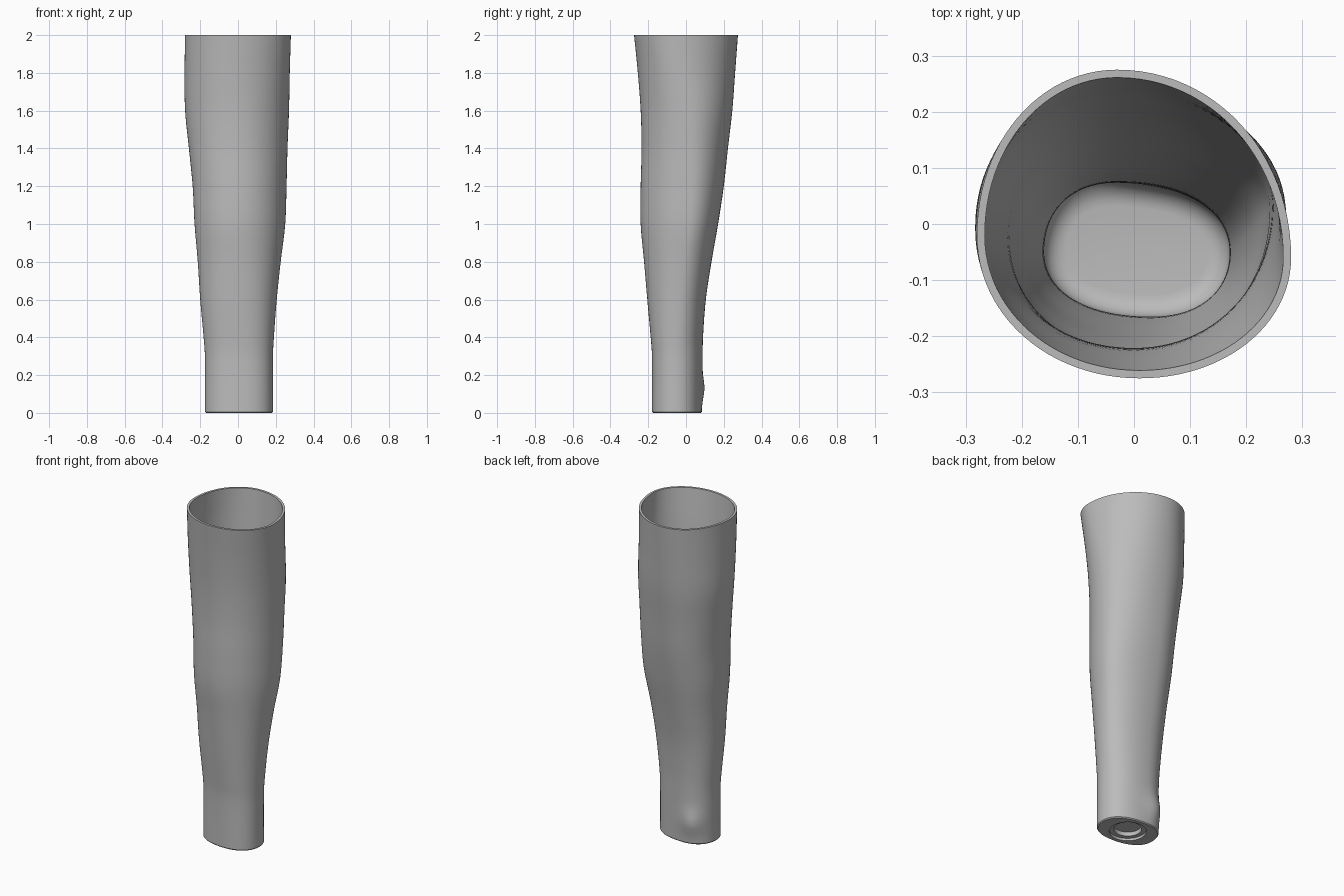
import bpy
import bmesh
import math
from mathutils import Vector

cube = bpy.data.objects.get("Cube")
if cube:
    bpy.data.objects.remove(cube, do_unlink=True)

SIDES = 96          # points around each ring
WALL = 0.014        # shell thickness
FLOOR = 0.06        # height of the inner floor
BASE_CENTRE = Vector((0.005, -0.048, 0))

# Sections: z, left, right, front, back limits,
# then y of the side limits (left, right) and x of the back and front limits
SECTIONS = [
    (0.0, -.175, .185, -.18, .083, -.05, -.05, -.03, .03),
    (0.3, -.175, .185, -.18, .088, -.05, -.05, -.03, .03),
    (0.4, -.182, .19, -.187, .09, -.05, -.045, -.03, .03),
    (0.6, -.20, .205, -.205, .105, -.05, -.03, -.03, .02),
    (0.8, -.213, .226, -.222, .135, -.04, -.01, -.03, .01),
    (1.0, -.23, .25, -.24, .17, -.03, .02, -.03, 0),
    (1.2, -.24, .257, -.24, .2, -.02, .03, -.03, 0),
    (1.4, -.26, .262, -.235, .222, -.01, .03, -.03, 0),
    (1.6, -.28, .27, -.24, .245, 0, .02, -.03, 0),
    (1.8, -.283, .274, -.255, .26, -.01, -.02, -.03, 0),
    (2.0, -.28, .28, -.275, .275, -.02, -.06, -.03, .01),
]


def section_at(z):
    """Smoothly interpolate the section table at height z."""
    last = len(SECTIONS) - 1
    i = max(k for k in range(last) if SECTIONS[k][0] <= z or k == 0)
    a, b = SECTIONS[i], SECTIONS[i + 1]
    before, after = SECTIONS[max(i - 1, 0)], SECTIONS[min(i + 2, last)]
    span = b[0] - a[0]
    t = (z - a[0]) / span
    result = []
    for p, q, r, s in zip(before, a, b, after):
        m0 = (r - p) / (b[0] - before[0]) * span
        m1 = (s - q) / (after[0] - a[0]) * span
        result.append(q + t * m0 + t * t * (3 * (r - q) - 2 * m0 - m1)
                      + t ** 3 * (2 * (q - r) + m0 + m1))
    return result[1:]


def sleeve_ring(z, inset=0.0, at=None):
    """Rounded outline through the four limits, drawn at height 'at'."""
    x0, x1, y0, y1, yl, yr, xb, xf = section_at(z)
    x0, x1, y0, y1 = x0 + inset, x1 - inset, y0 + inset, y1 - inset
    k = 0.62 - 0.06 * min(z / 1.6, 1)
    anchors = [Vector((x1, yr, 0)), Vector((xb, y1, 0)),
               Vector((x0, yl, 0)), Vector((xf, y0, 0))]
    height = z if at is None else at
    ring = []
    for q in range(4):
        a, d = anchors[q], anchors[(q + 1) % 4]
        corner = Vector((a.x, d.y, 0)) if q % 2 == 0 else Vector((d.x, a.y, 0))
        b, c = a.lerp(corner, k), d.lerp(corner, k)
        for i in range(SIDES // 4):
            t = i / (SIDES // 4)
            u = 1 - t
            p = a * u**3 + b * 3 * u * u * t + c * 3 * u * t * t + d * t**3
            # Wrist bone bump on the back corner
            gap = (p.x + 0.09) ** 2 + (p.y - 0.08) ** 2 + (z - 0.13) ** 2
            p += Vector((-0.008, 0.018, 0)) * math.exp(-gap / 0.005)
            p.z = height
            ring.append(p)
    return ring


def circle_ring(radius, z):
    return [BASE_CENTRE + Vector((radius * math.cos(a), radius * math.sin(a), z))
            for a in (math.tau * i / SIDES for i in range(SIDES))]


def loft(name, rings, material):
    """Skin the rings in order and cap both ends."""
    bm = bmesh.new()
    loops = [[bm.verts.new(p) for p in ring] for ring in rings]
    for low, high in zip(loops, loops[1:]):
        for i in range(SIDES):
            j = (i + 1) % SIDES
            bm.faces.new((low[i], low[j], high[j], high[i]))
    bm.faces.new(loops[0])
    bm.faces.new(loops[-1])
    bmesh.ops.recalc_face_normals(bm, faces=bm.faces)
    mesh = bpy.data.meshes.new(name)
    bm.to_mesh(mesh)
    bm.free()
    mesh.materials.append(material)
    obj = bpy.data.objects.new(name, mesh)
    bpy.context.collection.objects.link(obj)
    bpy.ops.object.select_all(action='DESELECT')
    obj.select_set(True)
    bpy.context.view_layer.objects.active = obj
    bpy.ops.object.shade_smooth_by_angle(angle=math.radians(35))
    return obj


grey = bpy.data.materials.new("plain grey")
grey.use_nodes = True
colour = (0.5, 0.5, 0.5, 1)
grey.diffuse_color = colour
grey.node_tree.nodes["Principled BSDF"].inputs["Base Color"].default_value = colour

rings = []
# Counterbored socket under the base
for radius, z in ((0.077, 0.04), (0.077, 0.015), (0.103, 0.015), (0.103, 0)):
    rings.append(circle_ring(radius, z))
# Outer skin with a tiny bevel at the base
rings.append(sleeve_ring(0, 0.005))
rings.append(sleeve_ring(0.006))
STEPS = 60
rings += [sleeve_ring(2 * i / STEPS) for i in range(1, STEPS + 1)]
# Inner skin back down to the floor
FILLET = 0.04
inner = [2 * i / STEPS for i in range(STEPS + 1)]
rings += [sleeve_ring(z, WALL) for z in reversed(inner) if z > FLOOR + FILLET + 0.01]
# Rounded inner floor edge
for i in range(7):
    a = math.pi / 2 * i / 6
    z = FLOOR + FILLET * (1 - math.sin(a))
    rings.append(sleeve_ring(z, WALL + FILLET * (1 - math.cos(a))))

loft("forearm_sleeve", rings, grey)
